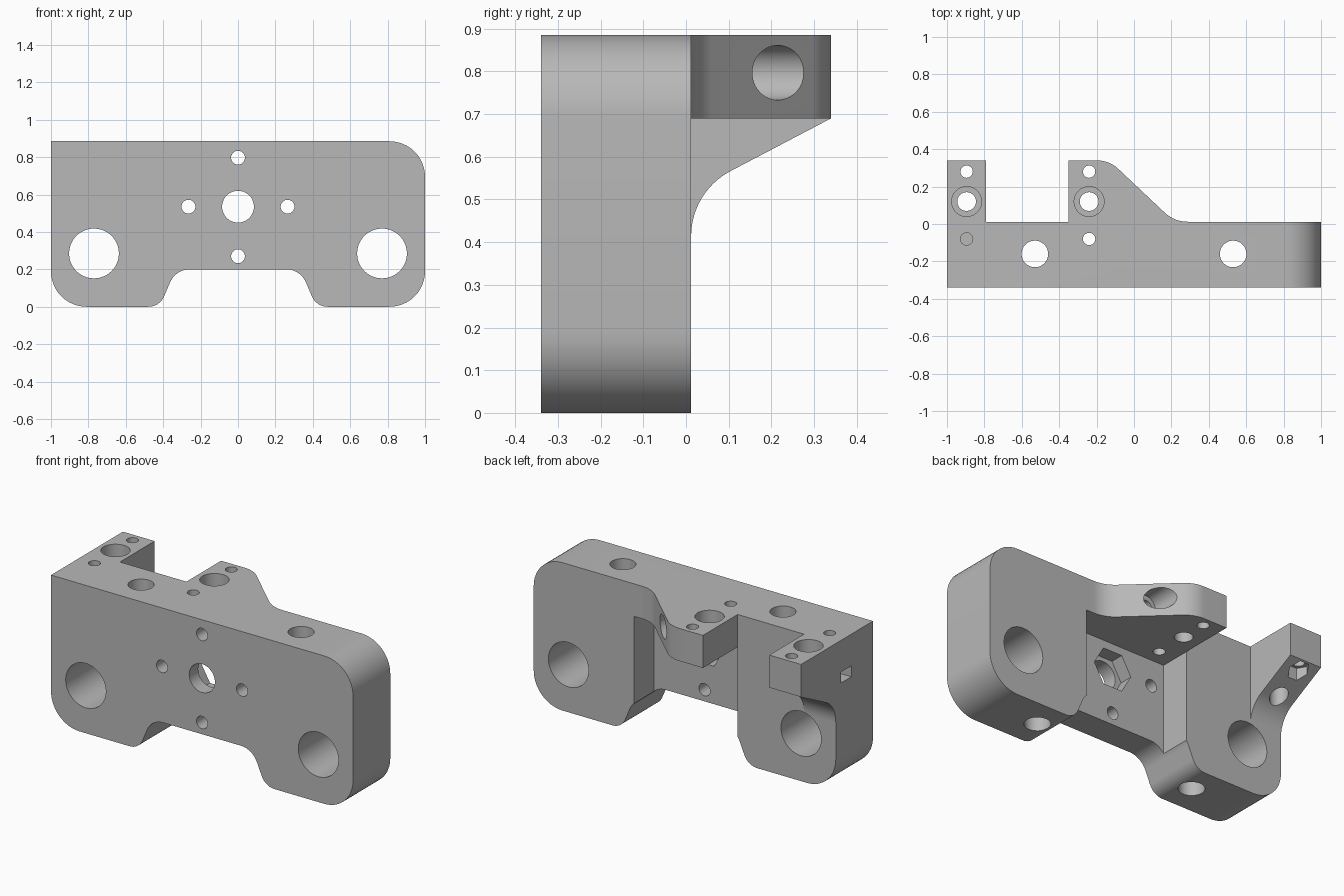
import bpy, bmesh, math
from mathutils import Vector

cube = bpy.data.objects.get("Cube")
if cube:
    bpy.data.objects.remove(cube, do_unlink=True)

grey = bpy.data.materials.new("plain_grey")
grey.use_nodes = True
grey.diffuse_color = (0.48, 0.48, 0.48, 1)
grey.node_tree.nodes["Principled BSDF"].inputs["Base Color"].default_value = (0.48, 0.48, 0.48, 1)

cutters = bpy.data.collections.new("cutters")
bpy.context.scene.collection.children.link(cutters)


def rounded(corners, steps=12):
    """Outline from (u, v, tangent length) corners, each filleted by an arc."""
    out = []
    for i, (u, v, t) in enumerate(corners):
        p = Vector((u, v))
        if not t:
            out.append(p)
            continue
        a = (Vector(corners[i - 1][:2]) - p).normalized()
        b = (Vector(corners[(i + 1) % len(corners)][:2]) - p).normalized()
        half = a.angle(b) / 2
        centre = p + (a + b).normalized() * t / math.cos(half)
        start, end = p + a * t - centre, p + b * t - centre
        sweep = start.angle(end)
        for k in range(steps + 1):
            f = k / steps
            out.append(centre + (start * math.sin((1 - f) * sweep) + end * math.sin(f * sweep)) / math.sin(sweep))
    return out


def ring(u, v, r, n=48):
    return [(u + r * math.cos(math.tau * k / n), v + r * math.sin(math.tau * k / n)) for k in range(n)]


def box(u0, u1, v0, v1):
    return [(u0, v0), (u1, v0), (u1, v1), (u0, v1)]


def prism(name, outline, axis, lo, hi, collection=None):
    """Extrude a flat outline along one axis."""
    place = {"x": lambda u, v, d: (d, u, v),
             "y": lambda u, v, d: (u, d, v),
             "z": lambda u, v, d: (u, v, d)}[axis]
    bm = bmesh.new()
    rows = [[bm.verts.new(place(u, v, d)) for u, v in outline] for d in (lo, hi)]
    n = len(outline)
    bm.faces.new(rows[0])
    bm.faces.new(rows[1])
    for i in range(n):
        j = (i + 1) % n
        bm.faces.new((rows[0][i], rows[0][j], rows[1][j], rows[1][i]))
    bmesh.ops.recalc_face_normals(bm, faces=bm.faces)
    mesh = bpy.data.meshes.new(name)
    bm.to_mesh(mesh)
    bm.free()
    mesh.materials.append(grey)
    ob = bpy.data.objects.new(name, mesh)
    (collection or bpy.context.scene.collection).objects.link(ob)
    ob.hide_render = collection is not None
    return ob


def cut(name, outline, axis, lo, hi):
    return prism(name, outline, axis, lo, hi, cutters)


TOP, FRONT, BACK, LUG_Z, LUG_Y = 0.885, -0.34, 0.012, 0.69, 0.34

# Main block with rounded corners and a notch underneath
block = prism("mounting_block", rounded([
    (-1, 0, 0.19), (-0.419, 0, 0.06), (-0.333, 0.2, 0.075), (0.333, 0.2, 0.075),
    (0.419, 0, 0.06), (1, 0, 0.19), (1, TOP, 0.19), (-1, TOP, 0)]), "y", FRONT, BACK)

# Rear lugs
centre_lug = prism("centre_lug", rounded([
    (-0.35, -0.1, 0), (-0.35, LUG_Y, 0), (-0.132, LUG_Y, 0.065),
    (0.216, BACK, 0.07), (0.32, BACK, 0), (0.32, -0.1, 0)]), "z", LUG_Z, TOP)
side_lug = prism("side_lug", rounded([
    (-0.1, 0.41, 0), (BACK, 0.41, 0), (BACK, 0.518, 0.104),
    (LUG_Y, LUG_Z, 0), (LUG_Y, TOP, 0), (-0.1, TOP, 0)]), "x", -1, -0.79)

# Rear pocket and hexagonal nut seat
cut("rear_pocket", box(-0.35, 0.335, -0.1, LUG_Z), "y", -0.175, 0.1)
cut("nut_seat", ring(0, 0.535, 0.125, 6), "y", -0.255, 0)
cut("centre_bore", ring(0, 0.535, 0.085), "y", -0.5, -0.1)

# Front screw holes; the upper one is counterbored from behind
for x, z in ((-0.265, 0.535), (0.265, 0.535), (0, 0.27)):
    cut("front_screw_hole", ring(x, z, 0.037, 32), "y", -0.5, 0)
cut("upper_screw_hole", ring(0, 0.797, 0.037, 32), "y", -0.5, 0.5)
cut("upper_counterbore", ring(0, 0.797, 0.064), "y", 0.1, 0.5)

# Large rod bores and vertical bores in both feet
for side in (-1, 1):
    cut("rod_bore", ring(side * 0.77, 0.285, 0.133, 64), "y", -0.5, 0.3)
    cut("foot_bore", ring(side * 0.53, -0.16, 0.071), "z", -0.2, 1.1)

# Lug holes
for x in (-0.895, -0.24):
    cut("lug_bore", ring(x, 0.12, 0.05), "z", 0.3, 1.1)
    cut("lug_counterbore", ring(x, 0.12, 0.08), "z", 0.785, 1.1)
    cut("outer_lug_hole", ring(x, 0.28, 0.033, 32), "z", 0.4, 1.1)
    cut("inner_lug_hole", ring(x, -0.08, 0.033, 32), "z", 0.66, 1.1)

# Nut traps of the side lug
cut("side_nut_slot", box(-0.135, -0.037, 0.63, 0.695), "x", -1.1, -0.84)
cut("lower_nut_trap", ring(-0.895, 0.28, 0.058, 6), "z", 0.4, 0.705)

# Merge and cut
bpy.ops.object.select_all(action="DESELECT")
block.select_set(True)
bpy.context.view_layer.objects.active = block


def boolean(operation, target=None):
    mod = block.modifiers.new(operation.lower(), "BOOLEAN")
    mod.operation, mod.solver = operation, "EXACT"
    if target:
        mod.object = target
    else:
        mod.operand_type, mod.collection = "COLLECTION", cutters
    bpy.ops.object.modifier_apply(modifier=mod.name)


for lug in (centre_lug, side_lug):
    boolean("UNION", lug)
    bpy.data.objects.remove(lug, do_unlink=True)
boolean("DIFFERENCE")
for ob in list(cutters.objects):
    bpy.data.objects.remove(ob, do_unlink=True)
bpy.data.collections.remove(cutters)

# A single material slot, smooth curved walls
block.data.materials.clear()
block.data.materials.append(grey)
for face in block.data.polygons:
    face.material_index = 0
bpy.ops.object.shade_smooth_by_angle(angle=math.radians(30))
